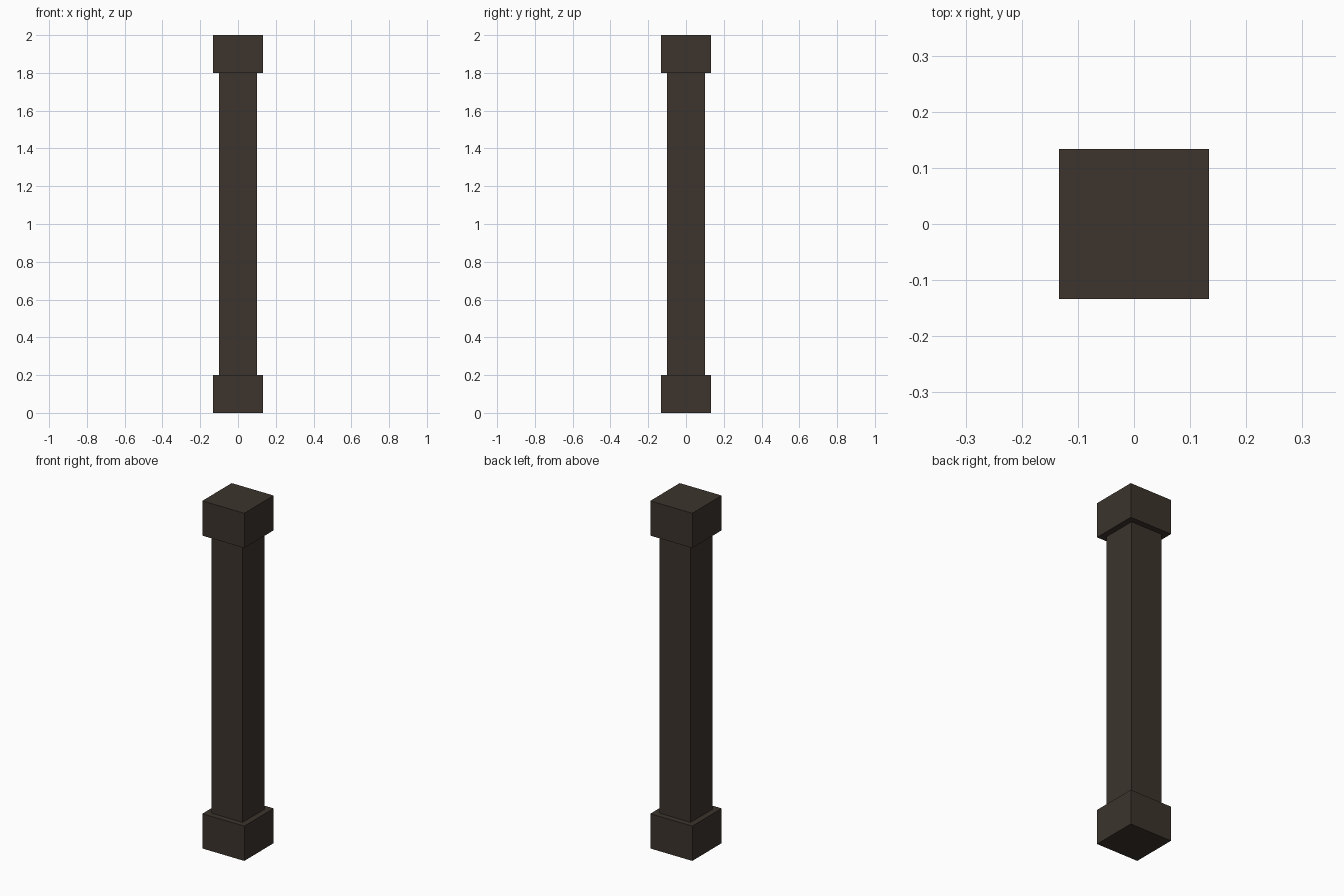
import bpy

if "Cube" in bpy.data.objects:
    bpy.data.objects.remove(bpy.data.objects["Cube"])

# Single dark brown colour
dark_wood = bpy.data.materials.new("dark_brown")
dark_wood.diffuse_color = (0.045, 0.034, 0.026, 1.0)
dark_wood.use_nodes = True
dark_wood.node_tree.nodes["Principled BSDF"].inputs["Base Color"].default_value = dark_wood.diffuse_color


def square_block(name, width, z_low, z_high):
    """Square-section block centred on the z axis."""
    bpy.ops.mesh.primitive_cube_add(size=1, location=(0, 0, (z_low + z_high) / 2))
    block = bpy.context.object
    block.name = name
    block.scale = (width, width, z_high - z_low)
    bpy.ops.object.transform_apply(location=False, rotation=False, scale=True)
    block.data.materials.append(dark_wood)
    return block


# Wide foot, slim shaft and matching cap
square_block("pillar_base", 0.267, 0.0, 0.2)
square_block("pillar_shaft", 0.2, 0.2, 1.8)
square_block("pillar_cap", 0.267, 1.8, 2.0)
